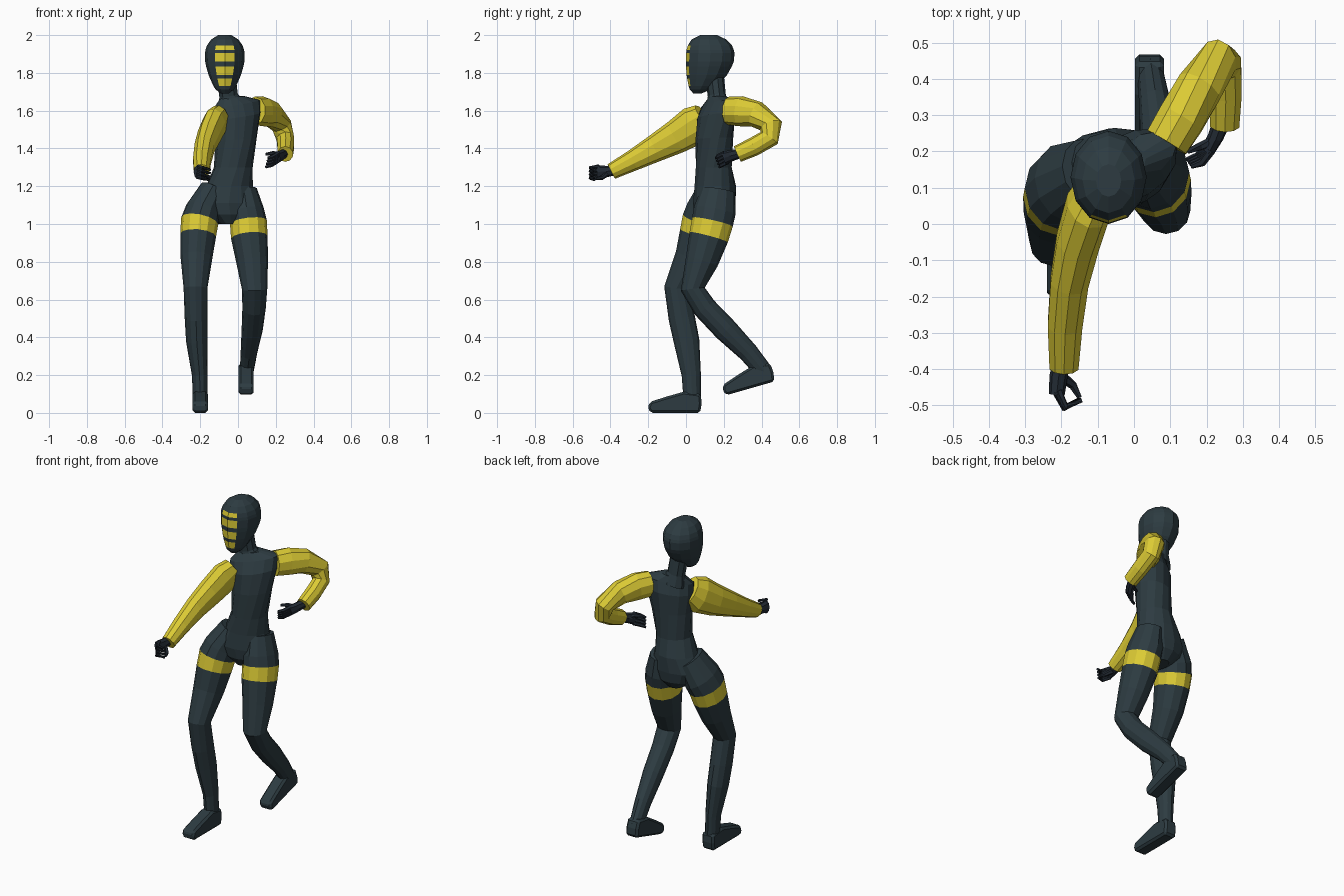
import bpy, bmesh, math
from mathutils import Vector, Matrix, Euler


def material(name, rgb):
    m = bpy.data.materials.new(name)
    m.diffuse_color = (*rgb, 1)
    return m


SLATE = material("dark slate", (0.026, 0.044, 0.053))
YELLOW = material("bright yellow", (0.72, 0.60, 0.035))
GLOVE = material("dark navy", (0.016, 0.023, 0.033))


def finish(name, bm, mats):
    bmesh.ops.recalc_face_normals(bm, faces=bm.faces)
    me = bpy.data.meshes.new(name)
    bm.to_mesh(me)
    bm.free()
    for m in mats:
        me.materials.append(m)
    ob = bpy.data.objects.new(name, me)
    bpy.context.collection.objects.link(ob)
    return ob


def loft(name, rings, mats, paint=lambda i, j: 0):
    """Skin a list of closed rings; paint(ring, segment) gives the material."""
    bm = bmesh.new()
    vs = [[bm.verts.new(p) for p in r] for r in rings]
    n = len(vs[0])
    for i in range(len(vs) - 1):
        for j in range(n):
            k = (j + 1) % n
            f = bm.faces.new((vs[i][j], vs[i][k], vs[i + 1][k], vs[i + 1][j]))
            f.material_index = paint(i, j)
    bm.faces.new(vs[0])
    bm.faces.new(vs[-1])
    return finish(name, bm, mats)


def ellipse(c, ax, ay, n):
    """Ring around c, first point on the -ay side."""
    out = []
    for j in range(n):
        a = -math.pi / 2 + 2 * math.pi * j / n
        out.append(Vector(c) + ax * math.cos(a) + ay * math.sin(a))
    return out


def limb(name, stations, mats, n=10, paint=lambda i, j: 0):
    """Tube through stations (x, y, z, radius sideways, radius front-back)."""
    pts = [Vector(s[:3]) for s in stations]
    rings = []
    for i, s in enumerate(stations):
        t = Vector()
        if i > 0:
            t += (pts[i] - pts[i - 1]).normalized()
        if i < len(pts) - 1:
            t += (pts[i + 1] - pts[i]).normalized()
        t.normalize()
        ax = Vector((1, 0, 0)) - t * t.x
        ax.normalize()
        ay = t.cross(ax)
        rings.append(ellipse(pts[i], ax * s[3], ay * s[4], n))
    return loft(name, rings, mats, paint)


# Head: stacked rings (z, front y, back y, half width), yellow bars on the face
head = [(1.69, .04, .08, .02), (1.712, .02, .13, .048), (1.73, .014, .155, .06),
        (1.77, .006, .2, .078), (1.79, .003, .218, .086), (1.835, 0, .243, .099),
        (1.86, 0, .253, .104), (1.905, .001, .257, .105), (1.922, .003, .253, .102),
        (1.946, .01, .243, .094), (1.977, .03, .213, .072), (2.0, .075, .165, .035)]
loft("head",
     [ellipse((-.07, (f + b) / 2, z), Vector((w, 0, 0)), Vector((0, (b - f) / 2, 0)), 12)
      for z, f, b, w in head],
     [SLATE, YELLOW],
     lambda i, j: 1 if i in (2, 4, 6, 8) and j in (0, 11) else 0)

# Neck
limb("neck", [(-.035, .17, 1.62, .075, .06), (-.05, .163, 1.68, .052, .048),
              (-.063, .15, 1.79, .052, .05)], [SLATE])

# Torso: rings (x, y, z, half width, half depth, yaw, roll), twisting at the waist
torso = [(-.05, .145, 1.0, .05, .07, 8, 0), (-.055, .15, 1.05, .13, .105, 8, 0),
         (-.06, .15, 1.11, .165, .113, 6, 0), (-.045, .155, 1.2, .125, .11, 4, 0),
         (-.025, .147, 1.3, .103, .097, 12, 0), (-.01, .15, 1.45, .113, .097, 24, -4),
         (-.005, .16, 1.57, .135, .09, 30, -8), (-.005, .168, 1.635, .14, .062, 30, -9),
         (-.03, .168, 1.672, .065, .045, 20, -5)]
rings = []
for x, y, z, w, d, yaw, roll in torso:
    m = (Matrix.Rotation(math.radians(yaw), 3, 'Z')
         @ Matrix.Rotation(math.radians(roll), 3, 'Y'))
    rings.append(ellipse((x, y, z), m @ Vector((w, 0, 0)), m @ Vector((0, d, 0)), 14))
loft("torso", rings, [SLATE])

# Legs with a yellow thigh band (third section of each)
band = lambda i, j: 1 if i == 2 else 0
limb("standing_leg", [
    (-.13, .15, 1.18, .075, .09), (-.185, .115, 1.07, .095, .115),
    (-.203, .093, 1.015, .1, .115), (-.211, .072, .94, .095, .108),
    (-.22, .03, .82, .084, .09), (-.225, -.05, .66, .063, .066),
    (-.222, -.022, .5, .06, .07), (-.218, .003, .38, .057, .068),
    (-.203, .028, .2, .041, .051), (-.2, .033, .06, .038, .045)],
    [SLATE, YELLOW], 12, band)
limb("raised_leg", [
    (.03, .17, 1.18, .07, .09), (.045, .152, 1.07, .093, .112),
    (.055, .14, 1.01, .098, .11), (.06, .12, .93, .097, .105),
    (.075, .083, .8, .084, .087), (.088, .036, .655, .067, .064),
    (.085, .1, .555, .062, .063), (.075, .21, .44, .056, .064),
    (.058, .33, .32, .044, .053), (.045, .42, .21, .036, .046)],
    [SLATE, YELLOW], 12, band)


# Feet: side profile given thickness, edges bevelled
def foot(name, loc, rot):
    prof = [(.042, 0), (.05, .05), (.045, .1), (-.045, .112), (-.13, .088),
            (-.225, .058), (-.236, .025), (-.22, 0)]
    bm = bmesh.new()
    left = [bm.verts.new((-.04, y, z)) for y, z in prof]
    right = [bm.verts.new((.04, y, z)) for y, z in prof]
    bm.faces.new(left)
    bm.faces.new(right)
    for i in range(len(prof)):
        k = (i + 1) % len(prof)
        bm.faces.new((left[i], left[k], right[k], right[i]))
    bmesh.ops.transform(bm, verts=bm.verts, matrix=Matrix.Translation(loc)
                        @ Euler([math.radians(a) for a in rot]).to_matrix().to_4x4())
    ob = finish(name, bm, [SLATE])
    mod = ob.modifiers.new("bevel", 'BEVEL')
    mod.width = .012
    mod.segments = 1


foot("standing_foot", (-.2, .033, 0), (0, 0, 0))
foot("raised_foot", (.043, .428, .155), (16, 0, 0))

# Sleeves
limb("forward_sleeve", [
    (-.1, .1, 1.565, .055, .08), (-.125, .05, 1.525, .064, .105),
    (-.155, -.05, 1.462, .062, .09), (-.178, -.16, 1.402, .055, .073),
    (-.19, -.28, 1.337, .05, .056), (-.193, -.395, 1.278, .042, .043)], [YELLOW])
limb("back_sleeve", [
    (.09, .225, 1.6, .065, .075), (.13, .29, 1.597, .068, .08),
    (.18, .375, 1.58, .065, .07), (.232, .45, 1.52, .055, .062),
    (.25, .44, 1.455, .048, .055), (.253, .36, 1.41, .046, .05),
    (.25, .272, 1.37, .042, .045)], [YELLOW])


# Hands: palm, four curled fingers and a thumb
def hand(name, palm, finger, spread, thumb):
    limb(name + "_palm", palm, [GLOVE], 8)
    for k in range(4):
        off = Vector(spread) * (k - 1.5)
        limb(f"{name}_finger_{k + 1}",
             [(*(Vector(p) + off), r, r) for p, r in zip(finger, (.012, .011, .007))],
             [GLOVE], 6)
    limb(name + "_thumb", [(*p, r, r) for p, r in zip(thumb, (.015, .012, .007))],
         [GLOVE], 6)


hand("forward_hand",
     [(-.197, -.37, 1.285, .024, .026), (-.208, -.42, 1.278, .025, .03),
      (-.213, -.47, 1.276, .022, .036)],
     [(-.213, -.46, 1.277), (-.19, -.505, 1.27), (-.148, -.485, 1.26)],
     (.002, 0, .018),
     [(-.2, -.42, 1.265), (-.168, -.445, 1.245), (-.15, -.478, 1.24)])
hand("back_hand",
     [(.245, .29, 1.375, .025, .025), (.225, .24, 1.362, .022, .03),
      (.205, .205, 1.35, .02, .035)],
     [(.208, .212, 1.352), (.182, .178, 1.335), (.152, .168, 1.325)],
     (.004, -.006, .016),
     [(.222, .23, 1.365), (.185, .215, 1.375), (.147, .2, 1.37)])
